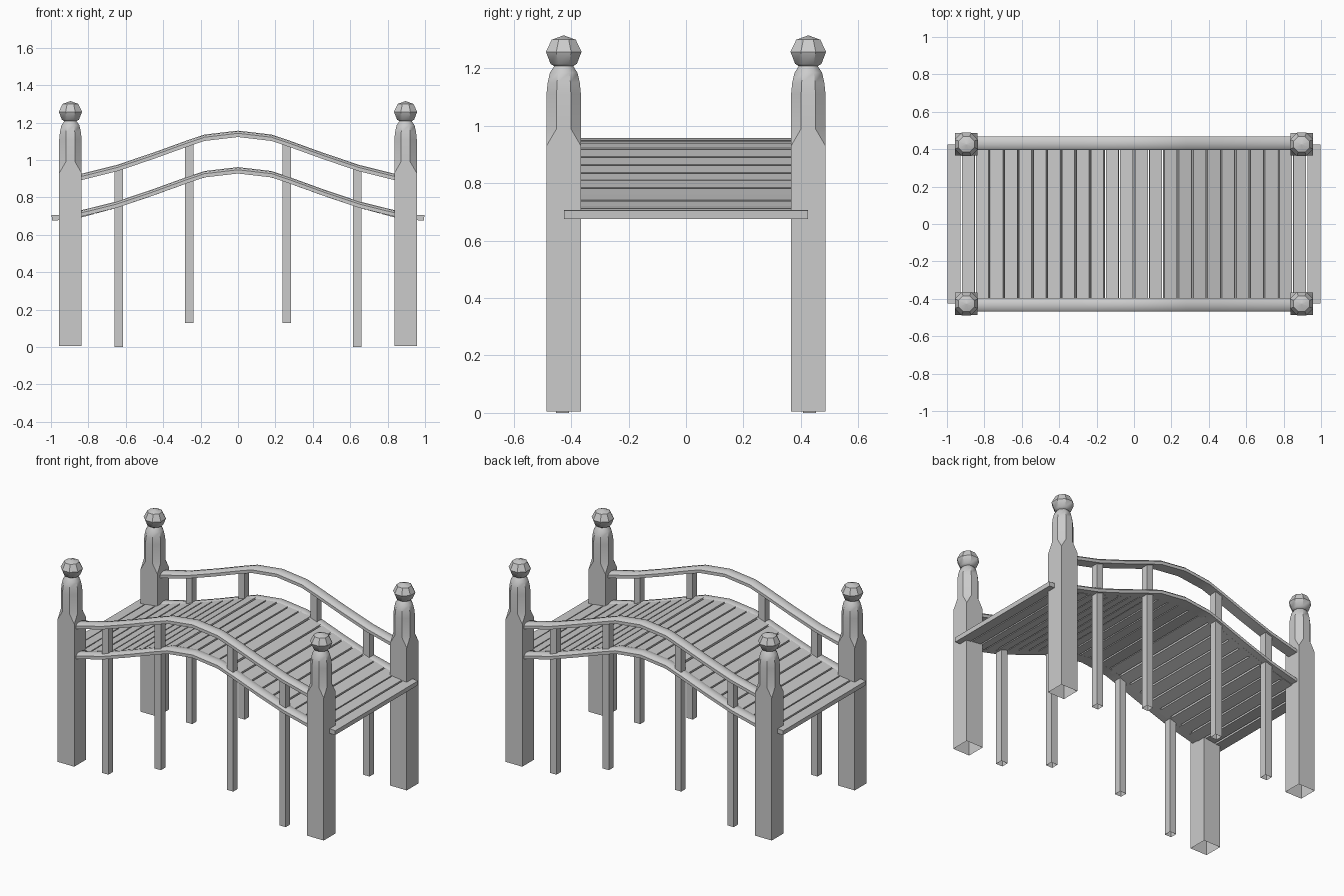
import bpy, bmesh, math
from mathutils import Matrix

if "Cube" in bpy.data.objects:
    bpy.data.objects.remove(bpy.data.objects["Cube"])

# arch height of the deck, sampled from the centre outwards
ARCH = [(0, .962), (.18, .941), (.28, .907), (.46, .842), (.65, .778), (.84, .726), (1.0, .707)]


def arch(x):
    x = abs(x)
    for (x0, z0), (x1, z1) in zip(ARCH, ARCH[1:]):
        if x <= x1:
            return z0 + (z1 - z0) * (x - x0) / (x1 - x0)
    return ARCH[-1][1]


def finish(bm, name, smooth=None):
    bmesh.ops.remove_doubles(bm, verts=bm.verts, dist=1e-5)
    bmesh.ops.recalc_face_normals(bm, faces=bm.faces)
    me = bpy.data.meshes.new(name)
    bm.to_mesh(me)
    bm.free()
    ob = bpy.data.objects.new(name, me)
    bpy.context.collection.objects.link(ob)
    if smooth:
        bpy.ops.object.select_all(action='DESELECT')
        ob.select_set(True)
        bpy.context.view_layer.objects.active = ob
        bpy.ops.object.shade_smooth_by_angle(angle=math.radians(smooth))
    return ob


def loft(bm, rings, caps=()):
    vs = [[bm.verts.new(p) for p in r] for r in rings]
    n = len(rings[0])
    for a, b in zip(vs, vs[1:]):
        for i in range(n):
            j = (i + 1) % n
            bm.faces.new((a[i], a[j], b[j], b[i]))
    for c in caps:
        bm.faces.new(vs[c])


def square_ring(cx, cy, h, z):
    return [(cx + sx * h, cy + sy * h, z) for sx, sy in ((1, -1), (1, 1), (-1, 1), (-1, -1))]


def octagon(cx, cy, r, z):
    # r is the distance to the flat sides
    R = r / math.cos(math.pi / 8)
    return [(cx + R * math.cos(math.pi / 8 + i * math.pi / 4),
             cy + R * math.sin(math.pi / 8 + i * math.pi / 4), z) for i in range(8)]


# corner posts: square shaft, octagonal neck and ball finial, open underneath
TURNED = [(.06, .99), (.06, 1.11), (.056, 1.15), (.048, 1.185), (.033, 1.208),
          (.046, 1.216), (.062, 1.258), (.042, 1.3), (.0005, 1.315)]
HW = .06
for sx, ex in ((-1, "left"), (1, "right")):
    for sy, ey in ((-1, "front"), (1, "back")):
        cx, cy = sx * .896, sy * .426
        # each square corner is doubled so it opens into two octagon corners
        corners = ((1, 1), (1, 1), (-1, 1), (-1, 1), (-1, -1), (-1, -1), (1, -1), (1, -1))
        order = corners
        rings = []
        for z in (.005, .93):
            rings.append([(cx + a * HW, cy + b * HW, z) for a, b in order])
        rings += [octagon(cx, cy, r, z) for r, z in TURNED]
        bm = bmesh.new()
        loft(bm, rings, caps=(-1,))
        finish(bm, f"{ey}_{ex}_post", 40)

# curved rails with a rounded top
PROFILE = [(-.036, -.034), (.036, -.034), (.036, -.014), (.026, -.004), (0, 0), (-.026, -.004), (-.036, -.014)]
path = [x for x, z in ARCH[:-1]][1:]
xs = [-x for x in reversed(path)] + [0] + path
xs[0], xs[-1] = -.88, .88
for sy, ey in ((-1, "front"), (1, "back")):
    for dz, part in ((0, "deck_rail"), (.195, "hand_rail")):
        bm = bmesh.new()
        loft(bm, [[(x, sy * .432 + y, arch(x) + dz + z) for y, z in PROFILE] for x in xs], caps=(0, -1))
        finish(bm, f"{ey}_{part}", 40)

# slim legs that run up to the hand rails, open underneath
for sy, ey in ((-1, "front"), (1, "back")):
    for k, (x, z0) in enumerate(((-.637, 0), (-.26, .13), (.26, .13), (.637, 0))):
        bm = bmesh.new()
        loft(bm, [square_ring(x, sy * .43, .023, z0), square_ring(x, sy * .43, .023, arch(x) + .175)], caps=(1,))
        finish(bm, f"{ey}_leg_{k + 1}")

# deck planks tilted to follow the arch
N = 26
step = 2 / N
for i in range(N):
    x = -1 + (i + .5) * step
    slope = math.atan2(arch(x + .035) - arch(x - .035), .07)
    if i in (0, N - 1):
        slope *= .5
    length = (step - .009) / math.cos(slope)
    bm = bmesh.new()
    bmesh.ops.create_cube(bm, size=1, matrix=Matrix.Translation((x, 0, arch(x) - .019))
                          @ Matrix.Rotation(-slope, 4, 'Y') @ Matrix.Diagonal((length, .85, .029, 1)))
    finish(bm, f"plank_{i + 1}")
